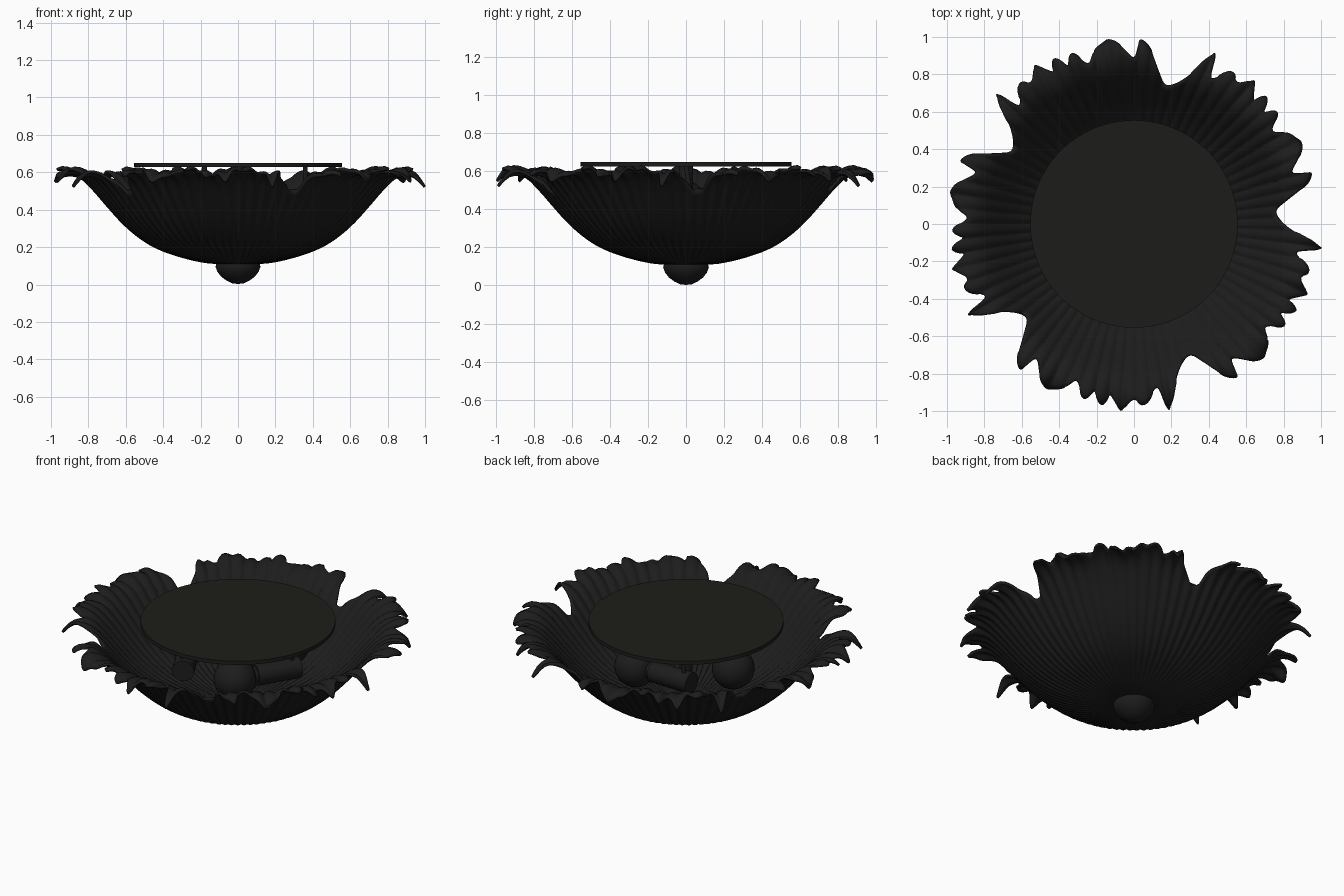
import bpy, bmesh, math
from mathutils import Vector, Matrix

if "Cube" in bpy.data.objects:
    bpy.data.objects.remove(bpy.data.objects["Cube"])


def material(name, rgb):
    m = bpy.data.materials.new(name)
    m.diffuse_color = (*rgb, 1)
    m.use_nodes = True
    m.node_tree.nodes["Principled BSDF"].inputs["Base Color"].default_value = m.diffuse_color
    return m


BLACK = material("dark_metal", (0.012, 0.012, 0.012))
PLATE = material("plate_black", (0.012, 0.012, 0.010))


def finish(bm, name, mat, angle=40):
    bmesh.ops.recalc_face_normals(bm, faces=bm.faces)
    me = bpy.data.meshes.new(name)
    bm.to_mesh(me)
    bm.free()
    ob = bpy.data.objects.new(name, me)
    bpy.context.collection.objects.link(ob)
    me.materials.append(mat)
    bpy.ops.object.select_all(action='DESELECT')
    ob.select_set(True)
    bpy.context.view_layer.objects.active = ob
    bpy.ops.object.shade_smooth_by_angle(angle=math.radians(angle))
    return ob


def catmull(p0, p1, p2, p3, t):
    return 0.5 * (2 * p1 + (p2 - p0) * t + (2 * p0 - 5 * p1 + 4 * p2 - p3) * t * t
                  + (3 * p1 - p0 - 3 * p2 + p3) * t ** 3)


def rod(name, a, b, r, mat=BLACK, seg=32):
    a, b = Vector(a), Vector(b)
    d = b - a
    bm = bmesh.new()
    bmesh.ops.create_cone(bm, cap_ends=True, segments=seg, radius1=r, radius2=r, depth=d.length,
                          matrix=Matrix.Translation((a + b) / 2) @ d.to_track_quat('Z', 'Y').to_matrix().to_4x4())
    return finish(bm, name, mat)


def revolve(name, profile, mat, matrix=Matrix(), seg=48):
    bm = bmesh.new()
    vs = [bm.verts.new((r, 0, z)) for r, z in profile]
    es = [bm.edges.new(p) for p in zip(vs, vs[1:])]
    bmesh.ops.spin(bm, geom=vs + es, cent=(0, 0, 0), axis=(0, 0, 1), angle=math.tau, steps=seg)
    bmesh.ops.remove_doubles(bm, verts=bm.verts, dist=1e-5)
    bm.transform(matrix)
    return finish(bm, name, mat)


# Bowl: one toothed lobe (angle, radius) repeated five times
LOBE = [(77.5, .767), (80.8, .83), (84.5, .93), (88, .98), (90, .893), (94, .95), (97.5, .99), (103, .947),
        (106, .895), (110, .968), (112.5, .92), (115.5, .977), (118.4, .924), (122, .993),
        (125.8, .94), (129.4, .965), (134, .885), (136.2, .998), (138.6, .962), (141.6, .852), (145.5, .785)]
PROFILE = [(0, .108), (.12, .11), (.2, .12), (.31, .147), (.4, .178), (.47, .212), (.55, .267), (.63, .34),
           (.71, .43), (.79, .52), (.84, .568), (.89, .592), (.94, .596), (.98, .572), (1.02, .535)]


def bowl_z(r):
    n = len(PROFILE)
    i = max(k for k in range(n - 1) if PROFILE[k][0] <= r)
    t = (r - PROFILE[i][0]) / (PROFILE[i + 1][0] - PROFILE[i][0])
    z = [PROFILE[min(max(k, 0), n - 1)][1] for k in range(i - 1, i + 3)]
    return catmull(*z, t)


pts = [Vector((a + 72 * k, r)) for k in range(5) for a, r in LOBE]
n = len(pts)
outline = []
for i in range(n):
    q = []
    for j in range(i - 1, i + 3):
        q.append(pts[j % n] + Vector((360 * (j // n), 0)))
    outline += [catmull(*q, s / 6) for s in range(6)]

bm = bmesh.new()
RINGS = 30
rings = []
for j in range(1, RINGS + 1):
    u = (j / RINGS) ** 0.85
    ring = []
    for deg, R in outline:
        a = math.radians(deg)
        r = R * u
        ripple = max(0, r - .1) * math.cos(75 * a) * .009
        wave = max(0, r - .82) * .14 * math.sin(20 * a + 1)
        ring.append(bm.verts.new((r * math.cos(a), r * math.sin(a), bowl_z(r) + ripple + wave)))
    rings.append(ring)
m = len(outline)
for lo, hi in zip(rings, rings[1:]):
    for i in range(m):
        bm.faces.new((lo[i], lo[(i + 1) % m], hi[(i + 1) % m], hi[i]))
centre = bm.verts.new((0, 0, bowl_z(0)))
for i in range(m):
    bm.faces.new((centre, rings[0][(i + 1) % m], rings[0][i]))
bowl = finish(bm, "leaf_bowl", BLACK, 60)
# Thicken toward the inside whichever way the normals came out
down = bowl.data.polygons[-1].normal.z < 0
sol = bowl.modifiers.new("thickness", 'SOLIDIFY')
sol.thickness = .014
sol.offset = -1 if down else 1

# Bottom finial, central stem and ceiling plate
revolve("finial", [(0, .003), (.03, .006), (.06, .02), (.09, .042), (.11, .068), (.12, .095), (.116, .112),
                   (0, .125)], BLACK)
rod("stem", (0, 0, .11), (0, 0, .635), .037)
rod("ceiling_plate", (0, 0, .627), (0, 0, .65), .555, PLATE, 96)

# Three lamps arranged as a pinwheel: hanger, socket and globe bulb
BULB = [(0, -.02), (.05, -.02), (.052, .02)]
BULB += [(.122 * math.sin(t), .125 - .122 * math.cos(t))
         for t in [math.radians(35 + 145 * k / 14) for k in range(14)]] + [(0, .247)]
for k in range(3):
    turn = Matrix.Rotation(k * math.tau / 3, 4, 'Z')
    back, front = turn @ Vector((.375, .065, .43)), turn @ Vector((.235, -.165, .43))
    rod(f"hanger_{k + 1}", turn @ Vector((.36, .03, .43)), turn @ Vector((.36, .0, .635)), .012, seg=16)
    rod(f"socket_{k + 1}", back, front, .063)
    aim = (front - back).to_track_quat('Z', 'Y').to_matrix().to_4x4()
    revolve(f"bulb_{k + 1}", BULB, BLACK, Matrix.Translation(front) @ aim, 32)
